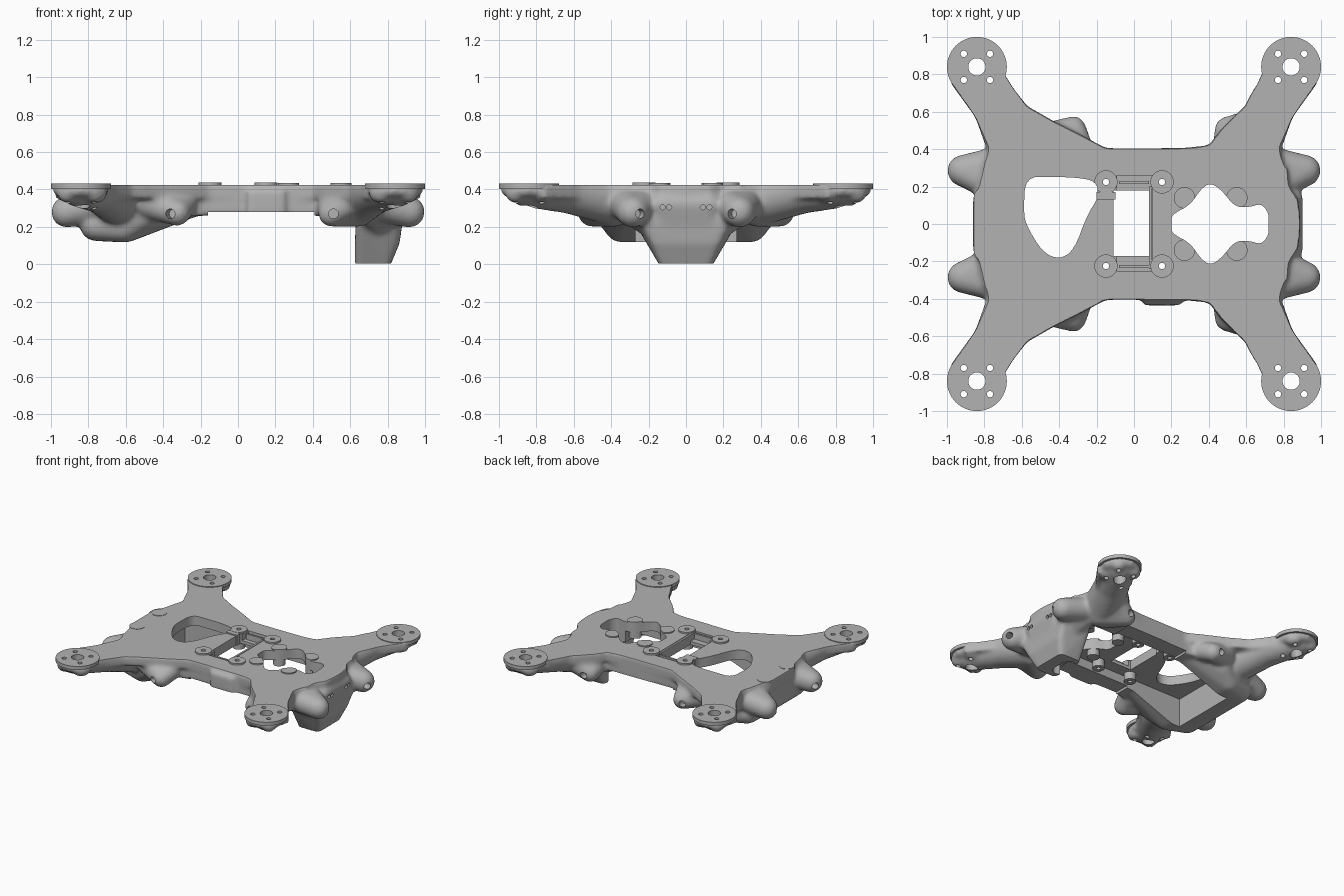
import bpy, bmesh, math
from mathutils import Vector, Matrix

cube = bpy.data.objects.get("Cube")
if cube:
    bpy.data.objects.remove(cube, do_unlink=True)

metal = bpy.data.materials.new("cast_grey")
metal.use_nodes = True
grey = (0.45, 0.45, 0.45, 1)
metal.diffuse_color = grey
metal.node_tree.nodes["Principled BSDF"].inputs["Base Color"].default_value = grey

# Unit sphere points reused by every hull
ball = bmesh.new()
bmesh.ops.create_icosphere(ball, subdivisions=3, radius=1)
BALL = [v.co.copy() for v in ball.verts]
ball.free()


def merge(target, part):
    bmesh.ops.recalc_face_normals(part, faces=part.faces)
    mesh = bpy.data.meshes.new("part")
    part.to_mesh(mesh)
    part.free()
    target.from_mesh(mesh)
    bpy.data.meshes.remove(mesh)


def hull(target, spheres, both=False):
    """Tight skin around spheres (x, y, z, r); both = one hull spanning both sides."""
    mirrored = [(x, -y, z, r) for x, y, z, r in spheres]
    for group in [spheres + mirrored] if both else [spheres, mirrored]:
        part = bmesh.new()
        for x, y, z, r in group:
            for co in BALL:
                part.verts.new(Vector((x, y, z)) + co * r)
        bmesh.ops.convex_hull(part, input=list(part.verts))
        bmesh.ops.delete(part, geom=[v for v in part.verts if not v.link_faces], context='VERTS')
        merge(target, part)


def prism(target, outline, low, high):
    part = bmesh.new()
    face = part.faces.new([part.verts.new((x, y, low)) for x, y in outline])
    top = bmesh.ops.extrude_face_region(part, geom=[face])["geom"]
    verts = [v for v in top if isinstance(v, bmesh.types.BMVert)]
    bmesh.ops.translate(part, verts=verts, vec=(0, 0, high - low))
    merge(target, part)


def box(target, x0, x1, y0, y1, z0, z1):
    prism(target, [(x0, y0), (x1, y0), (x1, y1), (x0, y1)], z0, z1)


def cylinder(target, centre, radius, depth, axis=(0, 0, 1), sides=32):
    part = bmesh.new()
    turn = Vector(axis).to_track_quat('Z', 'Y').to_matrix().to_4x4()
    bmesh.ops.create_cone(part, cap_ends=True, segments=sides, radius1=radius,
                          radius2=radius, depth=depth, matrix=Matrix.Translation(centre) @ turn)
    merge(target, part)


def mirror_outline(half):
    return half + [(x, -y) for x, y in reversed(half) if y > 0]


def rounded(points, passes=2):
    for _ in range(passes):
        result = []
        for a, b in zip(points, points[1:] + points[:1]):
            a, b = Vector(a), Vector(b)
            result += [a.lerp(b, 0.25), a.lerp(b, 0.75)]
        points = [tuple(p) for p in result]
    return points


def make(name, bm, helper=False):
    mesh = bpy.data.meshes.new(name)
    bm.to_mesh(mesh)
    bm.free()
    mesh.materials.append(metal)
    obj = bpy.data.objects.new(name, mesh)
    bpy.context.collection.objects.link(obj)
    obj.hide_render = helper
    return obj


def finish(obj, cutters):
    for cutter in cutters:
        mod = obj.modifiers.new("cut", 'BOOLEAN')
        mod.operation, mod.solver, mod.object = 'DIFFERENCE', 'EXACT', cutter
    bpy.context.view_layer.update()
    graph = bpy.context.evaluated_depsgraph_get()
    mesh = bpy.data.meshes.new_from_object(obj.evaluated_get(graph))
    obj.modifiers.clear()
    obj.data = mesh
    bpy.ops.object.select_all(action='DESELECT')
    obj.select_set(True)
    bpy.context.view_layer.objects.active = obj
    bpy.ops.object.shade_smooth_by_angle(angle=math.radians(35))


SIGNS = [(sx, sy) for sx in (-1, 1) for sy in (-1, 1)]
PADS = [(0.84 * sx, 0.84 * sy) for sx, sy in SIGNS]
BOLTS = [(x + 0.07 * sx, y + 0.07 * sy) for x, y in PADS for sx, sy in SIGNS]
POSTS = [(0.15 * sx, 0.225 * sy) for sx, sy in SIGNS]

# Deck with four arms, and the deeper body under it
body = bmesh.new()
deck = [(0.89, 0), (0.88, 0.13), (0.83, 0.2), (0.79, 0.36), (0.76, 0.45), (0.985, 0.76),
        (0.84, 0.86), (0.68, 0.8), (0.63, 0.66), (0.56, 0.6), (0.46, 0.5), (0.4, 0.42),
        (0.25, 0.405), (-0.15, 0.405), (-0.29, 0.48), (-0.43, 0.55), (-0.57, 0.63), (-0.69, 0.78),
        (-0.84, 0.86), (-0.985, 0.76), (-0.76, 0.45), (-0.79, 0.36), (-0.83, 0.2),
        (-0.86, 0.14), (-0.86, 0)]
prism(body, mirror_outline(deck), 0.35, 0.44)
core = [(0.85, 0), (0.82, 0.3), (0.45, 0.41), (-0.15, 0.4), (-0.5, 0.43), (-0.8, 0.34), (-0.85, 0)]
prism(body, mirror_outline(core), 0.26, 0.44)
box(body, 0.05, 0.25, -0.435, -0.36, 0.26, 0.4)

for end in (-1, 1):
    # Arms swelling towards the body
    hull(body, [(0.85 * end, 0.85, 0.415, 0.11), (0.73 * end, 0.62, 0.4, 0.13)])
    hull(body, [(0.73 * end, 0.62, 0.4, 0.13), (0.64 * end, 0.4, 0.35, 0.14)])
    # Cushion under each motor disc
    ring = [math.tau * k / 12 for k in range(12)]
    hull(body, [(0.84 * end + 0.115 * math.cos(a), 0.84 + 0.115 * math.sin(a), 0.395, 0.035)
                for a in ring])
    # End lobes on a broad root
    hull(body, [(0.915 * end, 0.285, 0.28, 0.085), (0.77 * end, 0.22, 0.32, 0.09),
                (0.75 * end, 0.32, 0.32, 0.09)])
for x, y in BOLTS:
    if y > 0:
        hull(body, [(x, y, 0.38, 0.055), (x * 0.98, y * 0.98, 0.38, 0.055)])

# Side lobes
hull(body, [(-0.325, 0.508, 0.275, 0.07), (-0.47, 0.45, 0.33, 0.09), (-0.28, 0.38, 0.33, 0.07)])
hull(body, [(0.5, 0.505, 0.27, 0.07), (0.62, 0.53, 0.34, 0.08), (0.5, 0.39, 0.32, 0.08),
            (0.64, 0.38, 0.31, 0.11)])

# Sloping keel at one end
hull(body, [(-0.76, 0.3, 0.21, 0.085), (-0.6, 0.35, 0.2, 0.083), (-0.5, 0.4, 0.26, 0.08),
            (-0.2, 0.3, 0.35, 0.08), (-0.78, 0.25, 0.35, 0.07)], True)

# Deep chin at the other end
hull(body, [(0.65, 0.115, 0, 0.025), (0.79, 0.115, 0, 0.025), (0.655, 0.165, 0.12, 0.03),
            (0.835, 0.16, 0.12, 0.03), (0.66, 0.24, 0.22, 0.03), (0.85, 0.22, 0.23, 0.03)], True)
hull(body, [(0.69, 0.33, 0.29, 0.06), (0.82, 0.29, 0.29, 0.06), (0.75, 0.2, 0.22, 0.07)], True)
hull(body, [(0.845, 0.13, 0.32, 0.06), (0.83, 0.11, 0.22, 0.05)], True)

frame = make("frame_body", body)
remesh = frame.modifiers.new("fuse", 'REMESH')
remesh.mode, remesh.voxel_size = 'VOXEL', 0.013
soften = frame.modifiers.new("soften", 'SMOOTH')
soften.factor, soften.iterations = 0.5, 14

# Flat top and bottom, with the hollow underside
clip = bmesh.new()
box(clip, -2, 2, -2, 2, 0.425, 0.8)
box(clip, -2, 2, -2, 2, -0.5, 0.004)
box(clip, -0.66, 0.6, -0.27, 0.27, 0.06, 0.35)
clip = make("clip_cutter", clip, True)

# Recessed tray in the deck, and flat undersides of the side rails
tray = bmesh.new()
box(tray, -0.09, 0.1, -0.25, 0.26, 0.375, 0.6)
box(tray, -0.16, 0.41, -0.6, 0.6, 0.1, 0.28)
tray = make("tray_cutter", tray, True)

# Openings and drilled holes
holes = bmesh.new()
window = [(-0.59, 0.08), (-0.58, 0.25), (-0.45, 0.25), (-0.32, 0.25), (-0.2, 0.23), (-0.19, 0.14),
          (-0.25, 0.05), (-0.32, -0.14), (-0.4, -0.19), (-0.49, -0.15), (-0.58, 0)]
prism(holes, rounded(window), -0.2, 0.7)
diamond = [(0.2, 0), (0.2, 0.05), (0.3, 0.1), (0.36, 0.19), (0.41, 0.22), (0.47, 0.18),
           (0.54, 0.09), (0.62, 0.09), (0.68, 0.11), (0.72, 0.06), (0.72, 0)]
prism(holes, rounded(mirror_outline(diamond)), -0.2, 0.7)
box(holes, -0.11, 0.08, -0.17, 0.18, -0.2, 0.7)
for x, y in PADS:
    cylinder(holes, (x, y, 0.4), 0.046, 0.6)
for x, y in BOLTS + POSTS:
    cylinder(holes, (x, y, 0.4), 0.017, 0.6, sides=16)
for side in (-1, 1):
    cylinder(holes, (0.97, 0.25 * side, 0.27), 0.026, 0.1, (1, -0.4 * side, 0), 16)
    cylinder(holes, (-0.97, 0.25 * side, 0.27), 0.026, 0.1, (-1, -0.4 * side, 0), 16)
    cylinder(holes, (-0.36, 0.56 * side, 0.27), 0.026, 0.12, (-0.3, side, 0), 16)
    cylinder(holes, (0.51, 0.57 * side, 0.27), 0.026, 0.1, (0, side, 0), 16)
    for y in (0.09, 0.125):
        cylinder(holes, (0.9, y * side, 0.305), 0.014, 0.08, (1, 0, 0), 12)
holes = make("hole_cutter", holes, True)
finish(frame, [clip, tray, holes])

# Motor discs, bosses and low round pads
pads = bmesh.new()
for x, y in PADS:
    cylinder(pads, (x, y, 0.417), 0.16, 0.028, sides=64)
for x, y in POSTS:
    cylinder(pads, (x, y, 0.427), 0.062, 0.02)
    cylinder(pads, (x, y, 0.325), 0.045, 0.07)
for x, top in ((-0.8, 0.428), (0.27, 0.434), (0.55, 0.434)):
    for side in (-1, 1):
        cylinder(pads, (x, 0.14 * side, top - 0.01), 0.057, 0.02)
        if x > 0:
            cylinder(pads, (x, 0.14 * side, 0.33), 0.045, 0.06)
finish(make("mounting_pads", pads), [holes])

# Tray rim and cross clip
rim = bmesh.new()
box(rim, 0.08, 0.095, -0.24, 0.2, 0.35, 0.425)
box(rim, -0.08, 0.08, -0.235, -0.22, 0.35, 0.42)
box(rim, -0.08, 0.08, 0.215, 0.23, 0.35, 0.42)
box(rim, -0.2, -0.1, 0.13, 0.17, 0.35, 0.435)
finish(make("tray_rim", rim), [])

for cutter in (clip, tray, holes):
    bpy.data.objects.remove(cutter, do_unlink=True)
